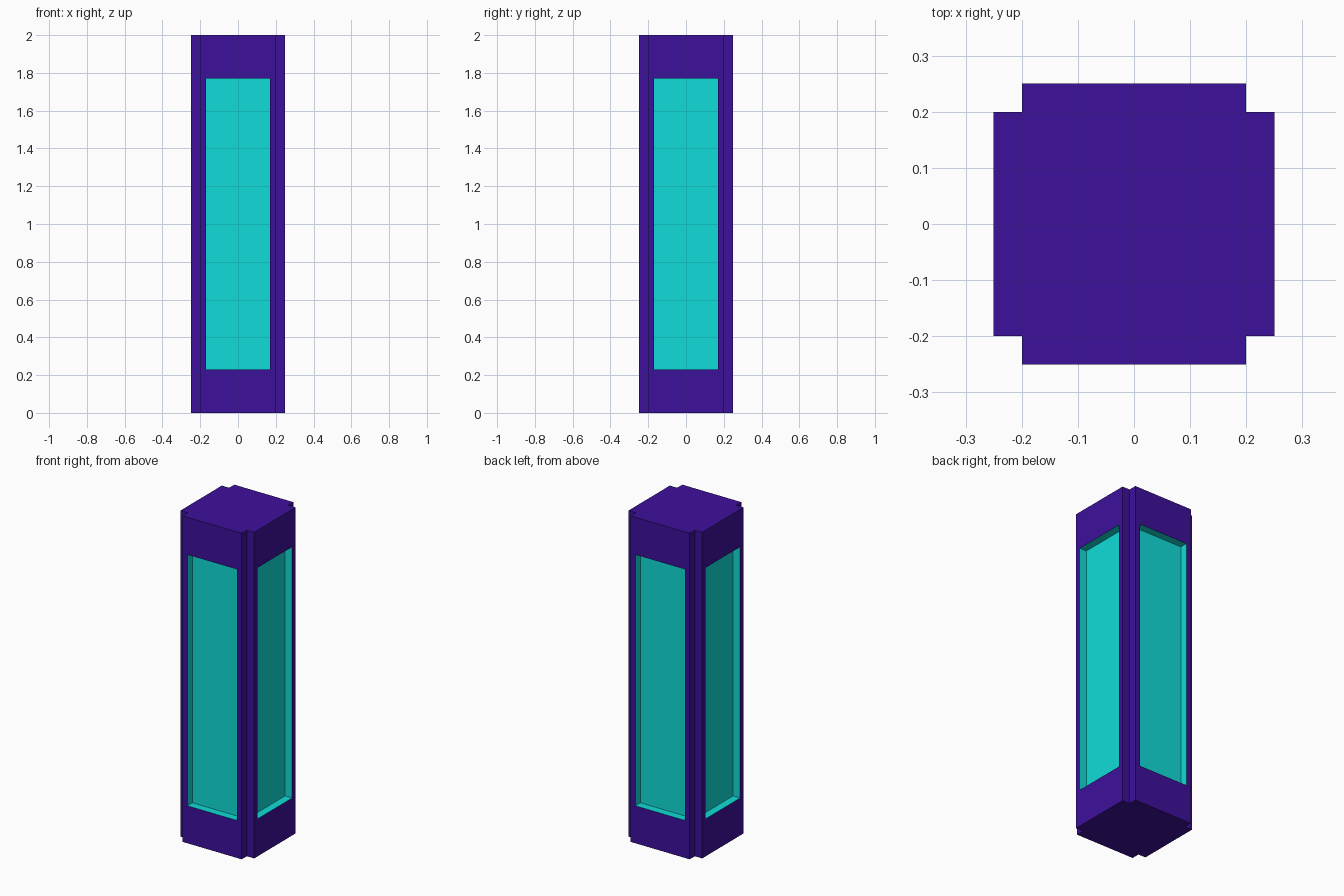
import bpy, bmesh

if "Cube" in bpy.data.objects:
    bpy.data.objects.remove(bpy.data.objects["Cube"])

H, OUT, IN = 2.0, 0.25, 0.20          # height, outer face, corner notch
PW, PZ, DEPTH = 0.155, 0.23, 0.048    # panel half width, end margin, recess


def material(name, rgb):
    m = bpy.data.materials.new(name)
    m.diffuse_color = (*rgb, 1)
    m.use_nodes = True
    m.node_tree.nodes["Principled BSDF"].inputs["Base Color"].default_value = m.diffuse_color
    return m


bm = bmesh.new()

# Square column with notched corners
quarter = [(OUT, -IN), (OUT, IN), (IN, IN)]
profile = []
for _ in range(4):
    profile += quarter
    quarter = [(-y, x) for x, y in quarter]
base = bm.faces.new([bm.verts.new((x, y, 0)) for x, y in profile])
ext = bmesh.ops.extrude_face_region(bm, geom=[base], use_keep_orig=True)
top = [v for v in ext["geom"] if isinstance(v, bmesh.types.BMVert)]
bmesh.ops.translate(bm, verts=top, vec=(0, 0, H))
bmesh.ops.recalc_face_normals(bm, faces=bm.faces[:])
bm.normal_update()

# Recessed coloured panel in each of the four broad sides
sides = [f for f in bm.faces if abs(f.normal.z) < 0.1 and f.calc_area() > 0.5]
for side in sides:
    normal = side.normal.copy()
    bmesh.ops.inset_individual(bm, faces=[side], thickness=IN - PW)
    for v in side.verts:
        v.co.z = PZ if v.co.z < H / 2 else H - PZ
    panel = bmesh.ops.extrude_discrete_faces(bm, faces=[side])["faces"][0]
    bmesh.ops.translate(bm, verts=panel.verts[:], vec=-normal * DEPTH)
    for v in panel.verts:
        for f in v.link_faces:
            f.material_index = 1
bmesh.ops.recalc_face_normals(bm, faces=bm.faces[:])

mesh = bpy.data.meshes.new("column")
bm.to_mesh(mesh)
bm.free()
mesh.materials.append(material("purple_body", (0.047, 0.005, 0.33)))
mesh.materials.append(material("cyan_panel", (0.005, 0.72, 0.69)))
column = bpy.data.objects.new("column", mesh)
bpy.context.collection.objects.link(column)
